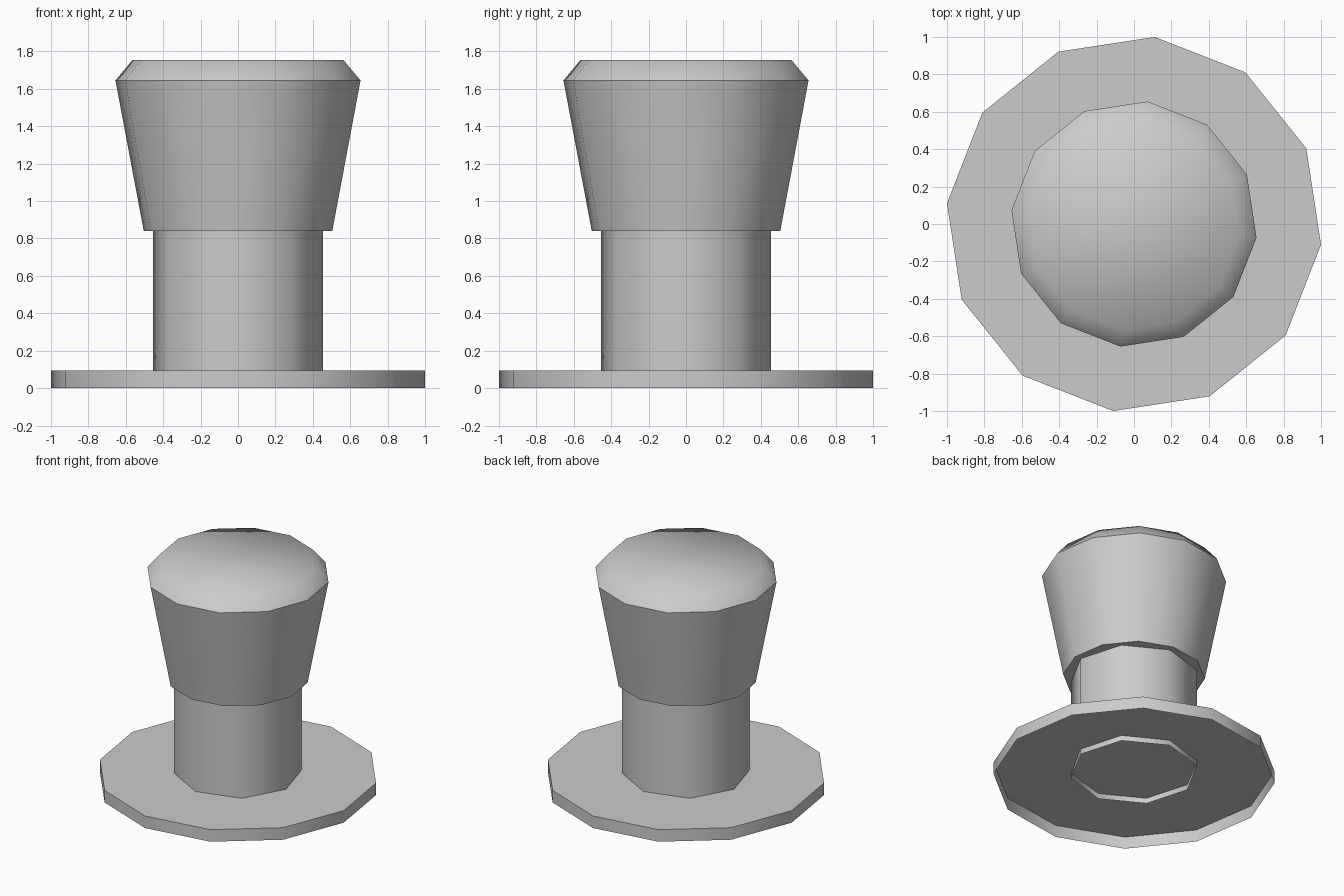
import bpy, bmesh
from math import cos, sin, pi, radians

cube = bpy.data.objects.get("Cube")
if cube:
    bpy.data.objects.remove(cube, do_unlink=True)

TWIST = radians(-6.3)

grey = bpy.data.materials.new("plain grey")
grey.use_nodes = True
grey.diffuse_color = (0.6, 0.6, 0.6, 1)
grey.node_tree.nodes["Principled BSDF"].inputs["Base Color"].default_value = (0.6, 0.6, 0.6, 1)


def turned_part(name, sides, profile, cap_bottom=False, cap_top=False):
    """Turn a (radius, height) profile, listed upwards, into a faceted solid."""
    bm = bmesh.new()
    rings = []
    for r, z in profile:
        angles = [TWIST + 2 * pi * i / sides for i in range(sides)]
        rings.append([bm.verts.new((r * cos(a), r * sin(a), z)) for a in angles])
    for low, high in zip(rings, rings[1:]):
        for i in range(sides):
            j = (i + 1) % sides
            bm.faces.new((low[i], low[j], high[j], high[i]))
    if cap_bottom:
        bm.faces.new(rings[0][::-1])
    if cap_top:
        bm.faces.new(rings[-1])
    mesh = bpy.data.meshes.new(name)
    bm.to_mesh(mesh)
    bm.free()
    mesh.materials.append(grey)
    obj = bpy.data.objects.new(name, mesh)
    bpy.context.collection.objects.link(obj)
    bpy.ops.object.select_all(action="DESELECT")
    obj.select_set(True)
    bpy.context.view_layer.objects.active = obj
    bpy.ops.object.shade_smooth_by_angle(angle=radians(60))
    return obj


# Base plate, hollow underneath
turned_part("base_flange", 12, [(1.006, 0), (1.006, 0.095)], cap_top=True)

# Eight-sided tube that pokes slightly through the plate
turned_part("stem", 8, [(0.458, 0.053), (0.458, 0.845)])

# Flared grip with a closed underside
turned_part("knob_grip", 12, [(0.507, 0.84), (0.659, 1.645)], cap_bottom=True)

# Bevelled cap, shaded as a soft dome
turned_part("knob_cap", 12, [(0.659, 1.645), (0.567, 1.755)], cap_top=True)
